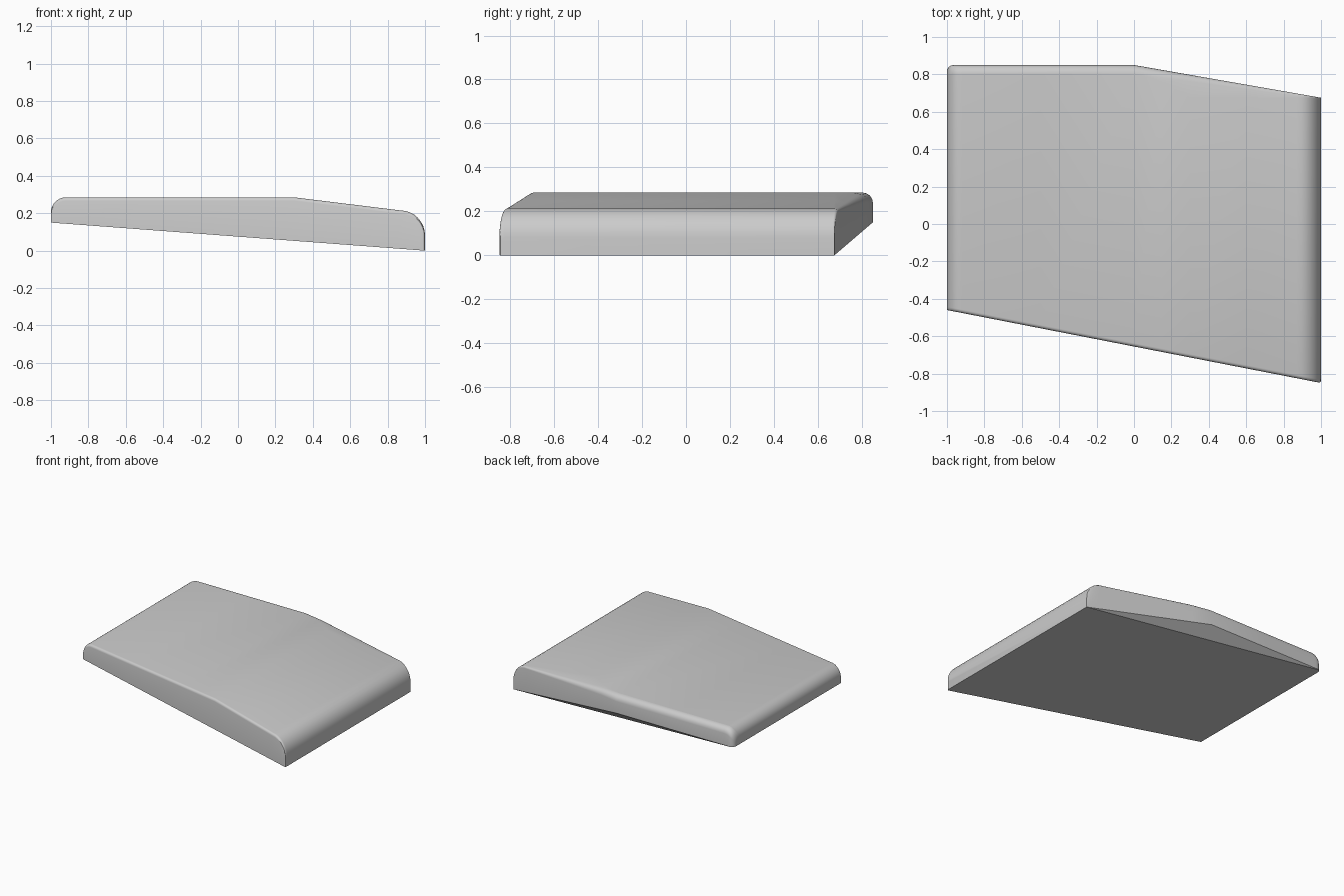
import bpy, bmesh, math

if "Cube" in bpy.data.objects:
    bpy.data.objects.remove(bpy.data.objects["Cube"])

ARC = 8      # steps of the rounded ends
BEV = 4      # steps of the small long-edge bevels


def profile(x):
    """Top height along the length: rounded left, flat, gentle slope, rounded right."""
    if x < -0.92:
        return 0.205 + 0.08 * math.sqrt(max(0, 1 - ((-0.92 - x) / 0.08) ** 2))
    if x <= 0.3:
        return 0.285
    if x <= 0.87:
        return 0.285 - 0.123 * (x - 0.3)
    return 0.08 + 0.135 * math.sqrt(max(0, 1 - ((x - 0.87) / 0.13) ** 2))


def top(x, y):
    """Top height, falling away over the back right facet."""
    return profile(x) - max(0, 0.211 * (y - 0.675) - 0.123 * max(0, 0.3 - x))


def corner(d, r):
    """Inset of a rounded vertical corner at distance d from the end."""
    return r - math.sqrt(r * r - (r - d) ** 2) if d < r else 0


def front(x):
    return -0.46 - 0.195 * (x + 1) + corner(1 - x, 0.012)


def back(x):
    return 0.85 - 0.175 * max(0, x) - corner(x + 1, 0.035)


def section(x):
    f, b = front(x), back(x)
    rf = 0.018
    rb = 0.045 - 0.037 * max(0, x)
    base = 0.075 * (1 - x)
    pts = [(f, base)]
    # front edge bevel
    for i in range(BEV + 1):
        a = math.pi / 2 * i / BEV
        pts.append((f + rf * (1 - math.cos(a)), top(x, f) - rf + rf * math.sin(a)))
    # facet crease
    yc = min(b - rb - 0.0005, 0.85 - 0.583 * min(max(x, 0), 0.3))
    pts.append((yc, top(x, yc)))
    # back edge bevel
    zt = top(x, b - rb)
    for i in range(BEV, -1, -1):
        a = math.pi / 2 * i / BEV
        pts.append((b - rb * (1 - math.cos(a)), zt - rb + rb * math.sin(a)))
    # back wall foot and the underside crease
    pts.append((b, 0.15 * (1 - max(0, x))))
    pts.append((min(b, 0.7625 - 0.0875 * x), base))
    return [(x, y, z) for y, z in pts]


# stations along the length
xs = [-0.92 - 0.08 * math.cos(math.pi / 2 * i / ARC) for i in range(ARC + 1)]
xs += [-0.5, 0.0, 0.15, 0.3, 0.6]
xs += [0.87 + 0.13 * math.sin(math.pi / 2 * i / ARC) for i in range(ARC + 1)]

# loft the slab through its cross-sections
bm = bmesh.new()
rings = [[bm.verts.new(p) for p in section(x)] for x in xs]
n = len(rings[0])
for r0, r1 in zip(rings, rings[1:]):
    for i in range(n):
        j = (i + 1) % n
        bm.faces.new((r0[i], r0[j], r1[j], r1[i]))
bm.faces.new(rings[0])
bm.faces.new(rings[-1])
bmesh.ops.remove_doubles(bm, verts=bm.verts, dist=0.0002)
bmesh.ops.recalc_face_normals(bm, faces=bm.faces)

mesh = bpy.data.meshes.new("slanted_slab")
bm.to_mesh(mesh)
bm.free()
slab = bpy.data.objects.new("slanted_slab", mesh)
bpy.context.collection.objects.link(slab)

grey = bpy.data.materials.new("plain grey")
grey.diffuse_color = (0.6, 0.6, 0.6, 1)
grey.use_nodes = True
grey.node_tree.nodes["Principled BSDF"].inputs["Base Color"].default_value = grey.diffuse_color
mesh.materials.append(grey)

# smooth curves, sharp creases
bpy.context.view_layer.objects.active = slab
slab.select_set(True)
bpy.ops.object.shade_smooth_by_angle(angle=math.radians(25))
